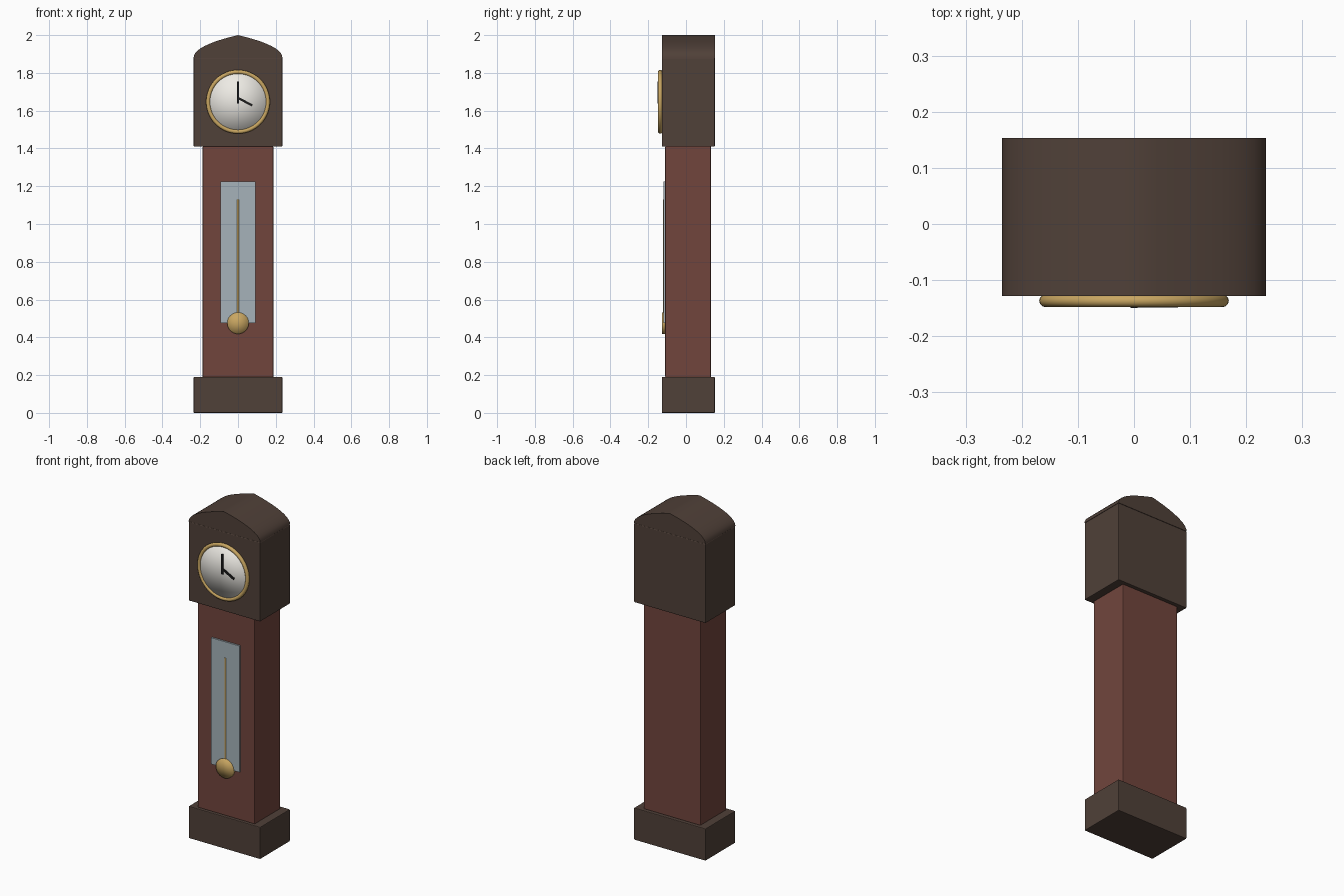
import bpy, bmesh, math
from mathutils import Matrix

if "Cube" in bpy.data.objects:
    bpy.data.objects.remove(bpy.data.objects["Cube"])


def mat(name, r, g, b):
    m = bpy.data.materials.new(name)
    m.diffuse_color = (r, g, b, 1)
    m.use_nodes = True
    m.node_tree.nodes["Principled BSDF"].inputs["Base Color"].default_value = m.diffuse_color
    return m


DARK = mat("dark_wood", 0.08, 0.052, 0.04)
RED = mat("red_wood", 0.165, 0.06, 0.046)
BRASS = mat("brass", 0.58, 0.38, 0.12)
IVORY = mat("ivory", 0.85, 0.83, 0.78)
GLASS = mat("glass", 0.38, 0.45, 0.49)
BLACK = mat("black", 0.012, 0.012, 0.012)


def finish(bm, name, material, angle=None, bevel=0):
    bmesh.ops.recalc_face_normals(bm, faces=bm.faces)
    me = bpy.data.meshes.new(name)
    bm.to_mesh(me)
    bm.free()
    ob = bpy.data.objects.new(name, me)
    bpy.context.collection.objects.link(ob)
    me.materials.append(material)
    if bevel:
        b = ob.modifiers.new("Bevel", 'BEVEL')
        b.width, b.segments = bevel, 2
    if angle is not None:
        bpy.ops.object.select_all(action='DESELECT')
        ob.select_set(True)
        bpy.context.view_layer.objects.active = ob
        bpy.ops.object.shade_smooth_by_angle(angle=math.radians(angle))
    return ob


def box(name, material, x, y, z, bevel=0, tilt=0):
    """Box from (min, max) ranges, optionally turned about its own y axis."""
    bm = bmesh.new()
    bmesh.ops.create_cube(bm, size=1)
    size = [r[1] - r[0] for r in (x, y, z)]
    mid = [(r[1] + r[0]) / 2 for r in (x, y, z)]
    bm.transform(Matrix.Translation(mid) @ Matrix.Rotation(tilt, 4, 'Y')
                 @ Matrix.Diagonal((*size, 1)))
    return finish(bm, name, material, bevel=bevel)


def disc(name, material, radius, y, z, segs=48):
    """Softly shaded disc facing the front."""
    bm = bmesh.new()
    bmesh.ops.create_cone(bm, cap_ends=True, cap_tris=True, segments=segs,
                          radius1=radius, radius2=radius, depth=y[1] - y[0])
    bm.transform(Matrix.Translation((0, sum(y) / 2, z))
                 @ Matrix.Rotation(math.pi / 2, 4, 'X'))
    return finish(bm, name, material, angle=180)


# Case
W, Y = (-0.235, 0.235), (-0.128, 0.153)
box("plinth", DARK, W, Y, (0, 0.19), 0.004)
box("trunk", RED, (-0.187, 0.187), (-0.11, 0.132), (0.188, 1.412), 0.004)
box("hood", DARK, W, Y, (1.41, 1.88), 0.004)

# Arched crown: mirrored quadratic curve pushed through the depth
N = 10
half = []
for i in range(N + 1):
    t = i / N
    half.append((0.235 * ((1 - t) ** 2 + 2 * t * (1 - t)),
                 1.88 * (1 - t) ** 2 + 1.945 * 2 * t * (1 - t) + 2.0 * t * t))
profile = half + [(-x, z) for x, z in reversed(half[:-1])]
bm = bmesh.new()
f = bm.faces.new([bm.verts.new((x, Y[0], z)) for x, z in profile])
ext = bmesh.ops.extrude_face_region(bm, geom=[f], use_keep_orig=True)
bmesh.ops.translate(bm, vec=(0, Y[1] - Y[0], 0),
                    verts=[v for v in ext["geom"] if isinstance(v, bmesh.types.BMVert)])
finish(bm, "crown", DARK, angle=35)

# Dial and brass rim
disc("dial", IVORY, 0.156, (-0.142, -0.12), 1.65, 64)
bpy.ops.mesh.primitive_torus_add(major_segments=64, minor_segments=12,
                                 major_radius=0.158, minor_radius=0.011,
                                 location=(0, -0.137, 1.647),
                                 rotation=(math.pi / 2, 0, 0))
rim = bpy.context.object
rim.name = "dial_rim"
rim.data.materials.append(BRASS)
bpy.ops.object.shade_smooth_by_angle(angle=math.pi)

# Hands
box("minute_hand", BLACK, (-0.006, 0.006), (-0.15, -0.144), (1.637, 1.755))
box("hour_hand", BLACK, (-0.007, 0.081), (-0.149, -0.143), (1.642, 1.654),
    tilt=math.radians(28))

# Window and pendulum
box("window", GLASS, (-0.0925, 0.0925), (-0.12, -0.105), (0.475, 1.225))
bm = bmesh.new()
bmesh.ops.create_cone(bm, cap_ends=True, segments=12, radius1=0.006,
                      radius2=0.006, depth=0.65)
bm.transform(Matrix.Translation((0, -0.117, 0.805)))
finish(bm, "pendulum_rod", BRASS, angle=40)
disc("pendulum_bob", BRASS, 0.057, (-0.127, -0.108), 0.475, 32)
